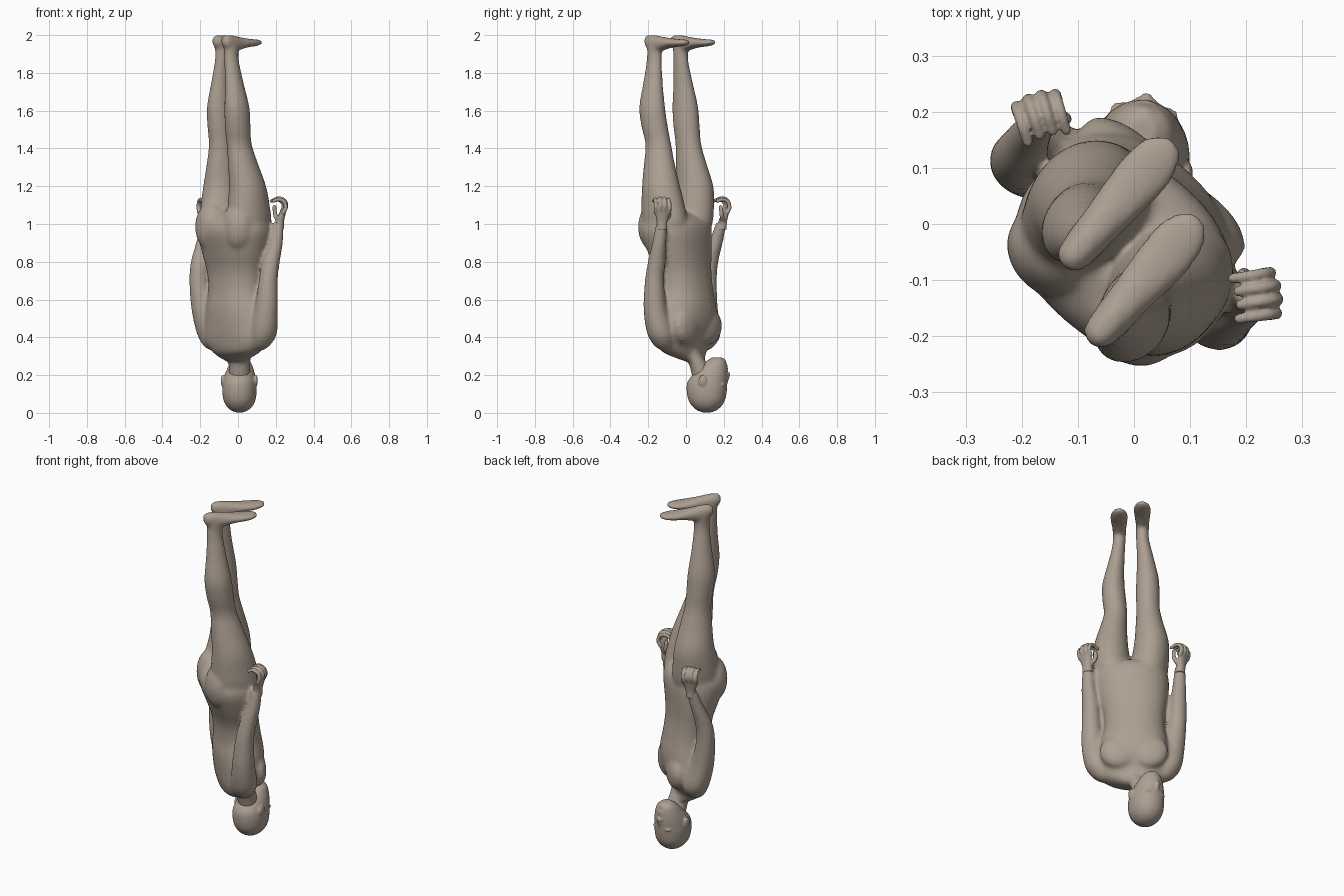
import bpy, bmesh, math
from mathutils import Vector, Matrix

if "Cube" in bpy.data.objects:
    bpy.data.objects.remove(bpy.data.objects["Cube"])

R, F, Z = Vector((0.76, -0.65, 0)), Vector((0.65, 0.76, 0)), Vector((0, 0, 1))  # body side, front, up
parts = []


def frame(x, y, z, origin=(0, 0, 0)):
    m = Matrix((x, y, z)).transposed().to_4x4()
    m.translation = Vector(origin)
    return m


BODY, WORLD = frame(R, F, Z), Matrix()


def finish(name, bm):
    bmesh.ops.recalc_face_normals(bm, faces=bm.faces)
    me = bpy.data.meshes.new(name)
    bm.to_mesh(me)
    bm.free()
    ob = bpy.data.objects.new(name, me)
    bpy.context.collection.objects.link(ob)
    parts.append(ob)


def spline(rows, steps):
    """Catmull-Rom interpolation of equal-length rows."""
    out, n = [], len(rows)
    for i in range(n - 1):
        p = [rows[max(0, min(n - 1, i + k))] for k in (-1, 0, 1, 2)]
        for s in range(steps):
            t = s / steps
            out.append([0.5 * (2 * b + (c - a) * t + (2 * a - 5 * b + 4 * c - d) * t * t
                        + (3 * b - a - 3 * c + d) * t ** 3) for a, b, c, d in zip(*p)])
    return out + [list(rows[-1])]


def loft(name, rings, m=BODY, power=2.2, sides=32):
    """Rings are (x, y, height, half width, half depth) in the frame m."""
    bm, loops = bmesh.new(), []
    for x, y, z, a, b in spline(rings, 5):
        loop = []
        for k in range(sides):
            c, s = math.cos(2 * math.pi * k / sides), math.sin(2 * math.pi * k / sides)
            e = 2 / power
            loop.append(bm.verts.new(m @ Vector((x + a * math.copysign(abs(c) ** e, c),
                                                 y + b * math.copysign(abs(s) ** e, s), z))))
        loops.append(loop)
    for p, q in zip(loops, loops[1:]):
        for k in range(sides):
            j = (k + 1) % sides
            bm.faces.new((p[k], p[j], q[j], q[k]))
    bm.faces.new(loops[0])
    bm.faces.new(loops[-1])
    finish(name, bm)


def blob(name, pos, size, m=BODY):
    bm = bmesh.new()
    bmesh.ops.create_icosphere(bm, subdivisions=3, radius=1,
                               matrix=m @ Matrix.LocRotScale(Vector(pos), None, Vector(size)))
    finish(name, bm)


def chain(name, points):
    """Rounded tube of overlapping beads through (x, y, z, radius)."""
    bm = bmesh.new()
    for x, y, z, r in spline(points, 6):
        bmesh.ops.create_icosphere(bm, subdivisions=2, radius=r, matrix=Matrix.Translation((x, y, z)))
    finish(name, bm)


skin = bpy.data.materials.new("clay")
skin.diffuse_color = (.42, .35, .29, 1)
skin.use_nodes = True
skin.node_tree.nodes["Principled BSDF"].inputs["Base Color"].default_value = skin.diffuse_color


def fuse(name, voxel, rounds):
    """Join all parts made so far into one smooth skin."""
    bpy.ops.object.select_all(action='DESELECT')
    for ob in parts:
        ob.select_set(True)
    body = bpy.context.view_layer.objects.active = parts[0]
    bpy.ops.object.join()
    body.name = name
    remesh = body.modifiers.new("fuse", 'REMESH')
    remesh.mode, remesh.voxel_size, remesh.use_smooth_shade = 'VOXEL', voxel, True
    smooth = body.modifiers.new("soften", 'SMOOTH')
    smooth.factor, smooth.iterations = .5, rounds
    body.data.materials.append(skin)
    parts.clear()


# torso, shoulders at the bottom and hips at the top
loft("torso", [(-.035, .03, .275, .06, .05), (-.02, .005, .297, .105, .065), (0, -.012, .325, .15, .082),
               (0, -.012, .38, .20, .10), (0, 0, .45, .20, .125), (0, 0, .55, .183, .134),
               (-.003, -.005, .65, .163, .124), (0, -.017, .75, .168, .122), (.01, -.035, .85, .192, .140),
               (.02, -.05, .95, .208, .160), (.02, -.052, 1.01, .195, .15), (.02, -.058, 1.05, .14, .11),
               (.02, -.065, 1.08, .07, .05)])
for u in (.11, -.075):
    blob("buttock", (u, -.13, .985), (.092, .078, .13))
for u in (.085, -.085):
    blob("chest_muscle", (u, .08, .46), (.10, .05, .10))

# legs: shared sizes, separate centre lines
sizes = [(.9, .075, .10), (1.0, .1, .132), (1.1, .1, .124), (1.2, .092, .107), (1.32, .074, .087), (1.42, .063, .072),
         (1.52, .064, .074), (1.62, .060, .074), (1.75, .045, .056), (1.87, .035, .044), (1.95, .036, .045)]
lines = {"left": [(.115, -.05), (.12, -.045), (.122, -.055), (.124, -.068), (.112, -.09), (.10, -.107),
                  (.107, -.128), (.112, -.14), (.098, -.146), (.083, -.15), (.08, -.15)],
         "right": [(-.075, -.045), (-.078, -.04), (-.088, -.03), (-.094, -.022), (-.083, -.035), (-.075, -.047),
                   (-.073, -.059), (-.072, -.067), (-.06, -.072), (-.045, -.076), (-.045, -.076)]}
foot = [(0, 1.97, -.064, .012, .018), (0, 1.966, -.047, .029, .034), (0, 1.957, 0, .035, .044),
        (0, 1.955, .05, .039, .038), (0, 1.958, .11, .046, .026), (0, 1.959, .17, .049, .02),
        (0, 1.961, .212, .038, .016), (0, 1.963, .236, .016, .009)]
for side, line in lines.items():
    loft("leg_" + side, [(u, v, *s) for (u, v), s in zip(line, sizes)], power=2)
    ankle = R * line[-1][0] + F * line[-1][1]
    loft("foot_" + side, foot, frame(R, Z, F, ankle))

# arms in world coordinates
arm_sizes = [(.33, .02), (.355, .048), (.42, .071), (.55, .062), (.7, .051), (.8, .047), (.9, .038), (1.01, .029)]
arms = {"right": [(-.125, .095), (-.135, .104), (-.147, .113), (-.185, .107), (-.207, .112),
                  (-.203, .125), (-.185, .157), (-.165, .188)],
        "left": [(.11, -.11), (.12, -.12), (.135, -.135), (.150, -.163), (.16, -.167),
                 (.175, -.155), (.2, -.142), (.215, -.128)]}
for side, line in arms.items():
    loft("arm_" + side, [(x, y, z, r, r) for (x, y), (z, r) in zip(line, arm_sizes)], WORLD, 2)

# neck
loft("neck", [(-.008, .0, .35, .085, .065), (0, .03, .305, .068, .058), (.008, .058, .27, .060, .049),
              (.008, .075, .23, .057, .052), (.008, .09, .18, .055, .055)], WORLD, 2)
fuse("upside_down_body", .009, 16)

# curled hands: curl direction and knuckle row direction
hands = {"right": (Vector((-.3, .95, 0)), Vector((.95, .3, 0))),
         "left": (Vector((1, .15, 0)), Vector((-.15, 1, 0)))}
for side, (d, s) in hands.items():
    wrist = Vector((*arms[side][-1], 0))
    loft("palm_" + side, [(0, 0, .97, .028, .027), (0, .006, 1.01, .028, .022), (0, .018, 1.05, .037, .017),
                          (0, .03, 1.08, .038, .013)], frame(s, d, Z, wrist))
    for i in range(4):
        pts = []
        for a, z, r in ((.03, 1.07, .0115), (.042, 1.1, .0115), (.031, 1.128, .011),
                        (.005, 1.139, .0105), (-.024, 1.130, .0095)):
            p = wrist + d * (a - .006 * abs(i - 1.5)) + s * (-.036 + .024 * i)
            pts.append((p.x, p.y, z - .006 * abs(i - 1.5), r))
        chain("finger_" + side, pts)
    pts = [(wrist + d * a + s * w, z, r) for a, w, z, r in
           ((0, .02, 1.02, .014), (-.012, .04, 1.05, .012), (-.016, .038, 1.09, .011))]
    chain("thumb_" + side, [(p.x, p.y, z, r) for p, z, r in pts])
fuse("hands", .004, 3)

# head, upside down, facing the back
HEAD = frame(Vector((.99, -.12, 0)), Vector((.12, .99, 0)), Z, (.008, .11, 0))
loft("head", [(0, 0, .001, .012, .014), (0, 0, .012, .042, .048), (0, 0, .035, .068, .077), (0, 0, .07, .085, .098),
              (0, 0, .12, .091, .107), (0, .004, .165, .088, .106), (0, .02, .205, .079, .092),
              (0, .038, .245, .065, .071), (0, .05, .275, .049, .05), (0, .053, .294, .024, .025)], HEAD, 2.1)
chain("nose", [(*(HEAD @ Vector((0, y, z))), r) for y, z, r in
               ((.100, .155, .009), (.109, .18, .010), (.114, .205, .012))])
for z in (.234, .246):
    blob("lip", (0, .101, z), (.024, .013, .007), HEAD)
blob("chin", (0, .084, .272), (.025, .018, .018), HEAD)
for k in (-1, 1):
    blob("nostril", (k * .012, .106, .207), (.01, .011, .008), HEAD)
    blob("brow", (k * .032, .091, .15), (.03, .014, .009), HEAD)
    blob("eye", (k * .034, .088, .17), (.014, .010, .008), HEAD)
    blob("ear", (k * .089, -.012, .17), (.010, .022, .032), HEAD)
fuse("head", .005, 4)
